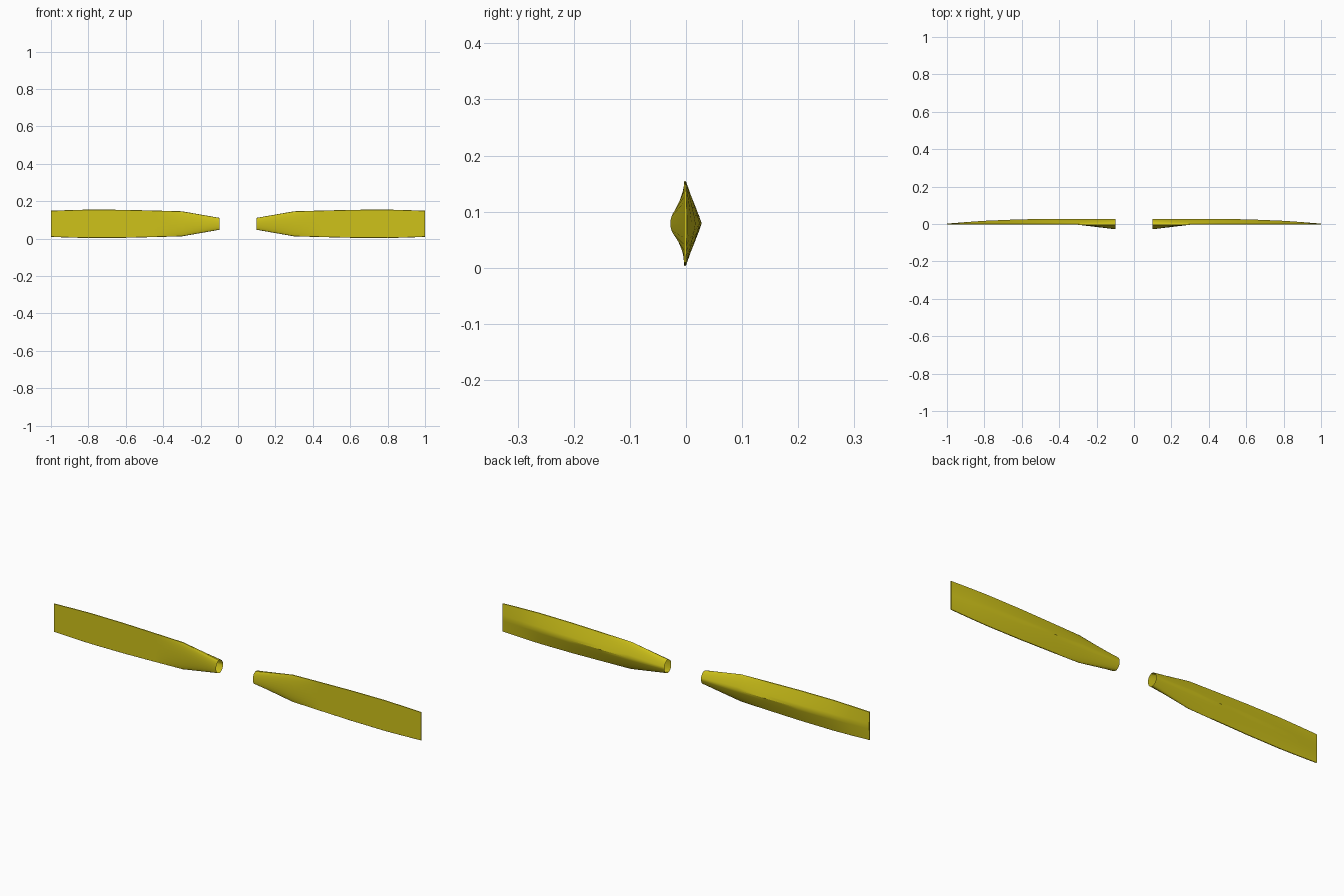
import bpy, bmesh
from math import sin, cos, pi

if "Cube" in bpy.data.objects:
    bpy.data.objects.remove(bpy.data.objects["Cube"])

N = 32          # points around each section
ZC = 0.079      # height of the blade axis

# blade stations: x, half chord, ridge height
STATIONS = [(0.30, 0.067, 0.028), (0.45, 0.071, 0.0275), (0.62, 0.075, 0.0245),
            (0.80, 0.076, 0.017), (0.90, 0.0735, 0.010), (1.00, 0.070, 0.002)]


def root_ring(x):
    # round hub socket
    return [(x, 0.027 * sin(2 * pi * i / N) - 0.001,
             ZC + 0.032 * cos(2 * pi * i / N)) for i in range(N)]


def blade_ring(x, half, top):
    # flat face towards the front, ridged back, thin rounded edges
    pts = []
    for i in range(N):
        a = 2 * pi * i / N
        c, s = cos(a), sin(a)
        if abs(s) < 1e-6:
            y = -0.002
        elif s > 0:
            y = top * (1 - abs(c) ** 1.1)
        else:
            y = -0.004
        pts.append((x, y, ZC + half * c))
    return pts


def make_blade(name, side, mat):
    bm = bmesh.new()
    rings = [root_ring(0.10)] + [blade_ring(*s) for s in STATIONS]
    rings = [[bm.verts.new((side * x, y, z)) for x, y, z in r] for r in rings]
    for r0, r1 in zip(rings, rings[1:]):
        for i in range(N):
            j = (i + 1) % N
            bm.faces.new((r0[i], r0[j], r1[j], r1[i]))
    bm.faces.new(rings[-1])     # closed tip, open root
    bmesh.ops.recalc_face_normals(bm, faces=bm.faces)
    mesh = bpy.data.meshes.new(name)
    bm.to_mesh(mesh)
    bm.free()
    mesh.materials.append(mat)
    obj = bpy.data.objects.new(name, mesh)
    bpy.context.collection.objects.link(obj)
    bpy.ops.object.select_all(action='DESELECT')
    obj.select_set(True)
    bpy.context.view_layer.objects.active = obj
    bpy.ops.object.shade_smooth_by_angle(angle=pi / 6)


yellow = bpy.data.materials.new("blade_yellow")
yellow.diffuse_color = (0.62, 0.54, 0.01, 1)
yellow.use_nodes = True
yellow.node_tree.nodes["Principled BSDF"].inputs["Base Color"].default_value = yellow.diffuse_color

# two mirrored propeller blades
make_blade("right_blade", 1, yellow)
make_blade("left_blade", -1, yellow)
